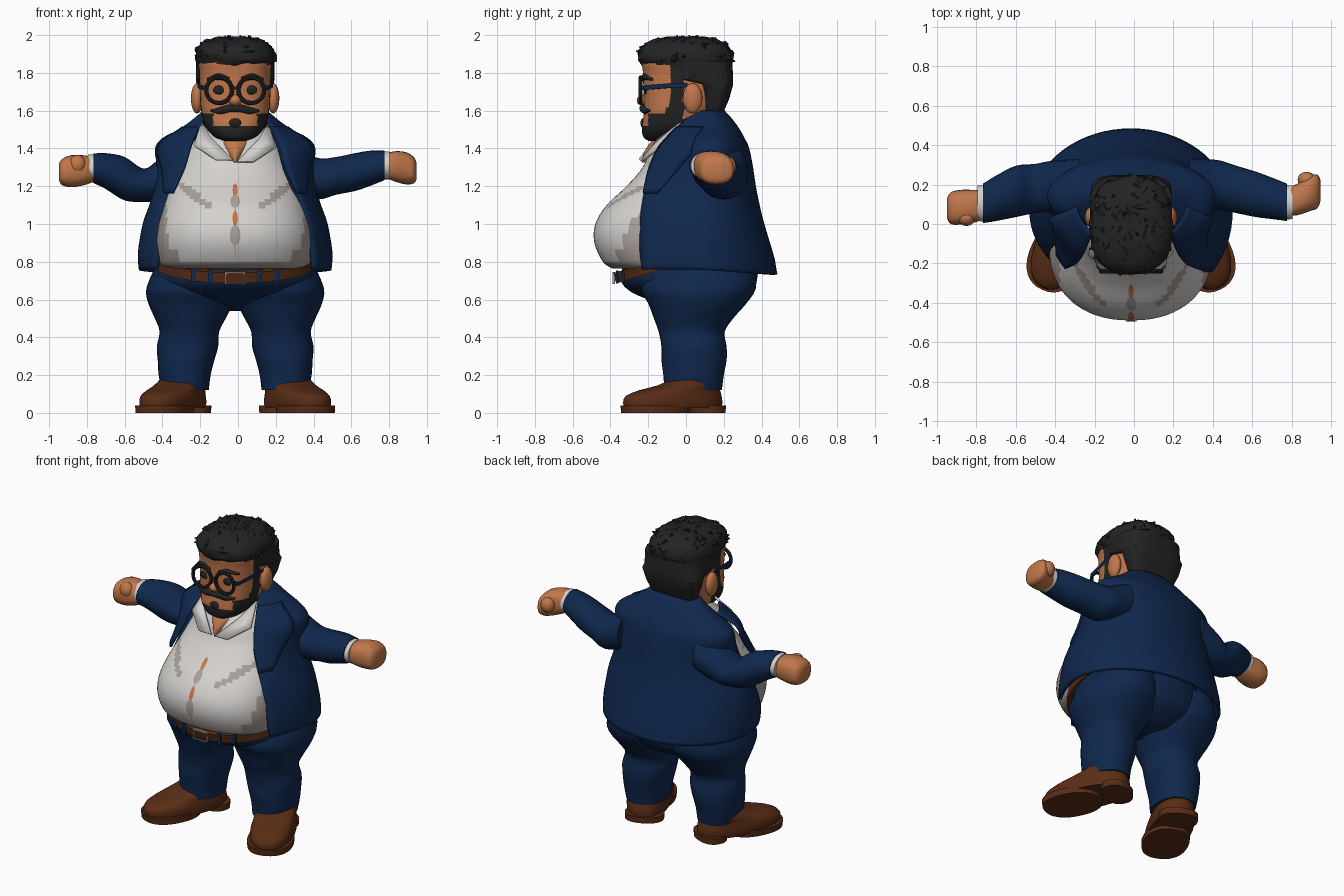
import bpy, bmesh, math, random
from mathutils import Vector, Matrix

random.seed(4)
CX = -0.015  # body centre line


def material(name, rgb):
    m = bpy.data.materials.new(name)
    m.diffuse_color = (*rgb, 1)
    return m


NAVY = material("navy cloth", (0.005, 0.021, 0.075))
SHIRT = material("white shirt", (0.66, 0.64, 0.62))
GREY = material("shirt fold grey", (0.40, 0.35, 0.32))
SKIN = material("skin", (0.53, 0.185, 0.07))
HAIR = material("black hair", (0.017, 0.017, 0.018))
BROWN = material("brown leather", (0.10, 0.026, 0.008))
ORANGE = material("shirt gap orange", (0.55, 0.17, 0.05))


def finish(name, bm, *mats, recalc=True):
    if recalc:
        bmesh.ops.recalc_face_normals(bm, faces=bm.faces)
    me = bpy.data.meshes.new(name)
    bm.to_mesh(me)
    bm.free()
    for m in mats:
        me.materials.append(m)
    ob = bpy.data.objects.new(name, me)
    bpy.context.collection.objects.link(ob)
    return ob


def smooth_rows(rows, k):
    """Catmull-Rom resampling of number rows."""
    out = []
    for i in range(len(rows) - 1):
        p0, p1, p2, p3 = (rows[max(0, min(len(rows) - 1, i + d))] for d in (-1, 0, 1, 2))
        for j in range(k):
            t = j / k
            out.append([0.5 * (2 * b + (c - a) * t + (2 * a - 5 * b + 4 * c - d) * t * t
                               + (3 * b - a - 3 * c + d) * t ** 3)
                        for a, b, c, d in zip(p0, p1, p2, p3)])
    return out + [list(rows[-1])]


def oval(rx, ry, n=2.0, seg=40):
    for i in range(seg):
        a = 2 * math.pi * i / seg
        c, s = math.cos(a), math.sin(a)
        yield (math.copysign(abs(c) ** (2 / n), c) * rx, math.copysign(abs(s) ** (2 / n), s) * ry)


def loft(name, rings, *mats, closed=True, cap=True):
    bm = bmesh.new()
    vs = [[bm.verts.new(p) for p in r] for r in rings]
    n = len(vs[0])
    for a, b in zip(vs, vs[1:]):
        for i in range(n if closed else n - 1):
            bm.faces.new((a[i], a[(i + 1) % n], b[(i + 1) % n], b[i]))
    if cap and closed:
        bm.faces.new(vs[0])
        bm.faces.new(vs[-1])
    return finish(name, bm, *mats)


def body(name, rows, *mats, n=2.0, k=4, cx=CX, seg=40, shear=0):
    """Upright loft from rows (z, half width, front y, back y)."""
    rings = []
    for z, rx, yf, yb in smooth_rows(rows, k):
        yc, ry = (yf + yb) / 2, (yb - yf) / 2
        rings.append([(cx + x, yc + y, z + shear * (yc + y - rows[0][2])) for x, y in oval(rx, ry, n, seg)])
    return loft(name, rings, *mats)


def limb(name, rows, mat, k=4, n=2.0, seg=24):
    """Sideways loft from rows (x, y, z, half depth, half height)."""
    return loft(name, [[(x, y + a, z + b) for a, b in oval(ry, rz, n, seg)]
                       for x, y, z, ry, rz in smooth_rows(rows, k)], mat)


def ball(name, pos, size, mat):
    bm = bmesh.new()
    bmesh.ops.create_uvsphere(bm, u_segments=20, v_segments=12, radius=1,
                              matrix=Matrix.Translation(pos) @ Matrix.Diagonal((*size, 1)))
    return finish(name, bm, mat)


def paint(ob, rule):
    for p in ob.data.polygons:
        p.material_index = rule(p.center)


# Shirt, with grey folds beside the chest and at the waist
shirt_rows = [(0.765, 0.375, -0.39, 0.2), (0.80, 0.40, -0.44, 0.22), (0.9, 0.415, -0.485, 0.25),
              (1.0, 0.405, -0.48, 0.26), (1.1, 0.375, -0.42, 0.26), (1.2, 0.34, -0.315, 0.26),
              (1.3, 0.30, -0.23, 0.24), (1.4, 0.25, -0.185, 0.22), (1.47, 0.19, -0.13, 0.2), (1.54, 0.13, -0.04, 0.18)]
shirt = body("shirt", shirt_rows, SHIRT, GREY, n=2.25, k=6, seg=64)


def fold(c):
    x = abs(c.x - CX)
    return int(c.z < 0.80 or (c.z < 0.86 and x > 0.30) or
               (x > 0.13 and abs(c.z - (0.99 + 0.75 * x)) < 0.022 and c.z < 1.22) or
               (x > 0.36 and c.z < 1.1))


paint(shirt, fold)


def front(z):
    rows = smooth_rows(shirt_rows, 6)
    for a, b in zip(rows, rows[1:]):
        if a[0] <= z <= b[0]:
            return a[2] + (b[2] - a[2]) * (z - a[0]) / (b[0] - a[0])
    return rows[0][2]


# Button line: thin patches following the shirt front
for name, z, h, w, mat in (("shirt_gap", 1.18, 0.035, 0.013, ORANGE), ("button_fold", 1.12, 0.035, 0.025, GREY),
                           ("shirt_gap", 1.03, 0.04, 0.014, ORANGE), ("button_fold", 0.94, 0.055, 0.028, GREY),
                           ("placket_line", 1.0, 0.19, 0.004, GREY)):
    rings = []
    for i in range(9):
        t = i / 4 - 1
        ww = w * math.sqrt(max(0.04, 1 - t * t))
        zz = z + t * h
        rings.append([(CX + s * ww, front(zz) - 0.005, zz) for s in (-1, 1)])
    loft(name, rings, mat, closed=False)

# Open neck and shirt collar
body("neck", [(1.325, 0.008, -0.232, -0.15), (1.38, 0.055, -0.222, 0.0), (1.44, 0.11, -0.18, 0.12),
              (1.5, 0.15, -0.10, 0.17), (1.62, 0.15, -0.08, 0.18)], SKIN)
for s in (-1, 1):
    pts = [(0.175, -0.03, 1.54), (0.125, -0.155, 1.45), (0.012, -0.24, 1.335), (0.10, -0.24, 1.335), (0.215, -0.15, 1.41)]
    bm = bmesh.new()
    bm.faces.new([bm.verts.new((CX + s * x, y, z)) for x, y, z in pts])
    flap = finish("shirt_collar", bm, SHIRT, recalc=False)
    flap.modifiers.new("thickness", "SOLIDIFY").thickness = 0.014

# Jacket: open shell, rows (z, half width, widest y, back y, edge x, edge y)
jacket_rows = smooth_rows([(0.76, 0.51, 0.07, 0.485, 0.42, -0.235), (0.85, 0.515, 0.06, 0.46, 0.41, -0.245),
                           (1.0, 0.49, 0.07, 0.415, 0.385, -0.245), (1.1, 0.455, 0.08, 0.39, 0.355, -0.235),
                           (1.2, 0.425, 0.1, 0.37, 0.31, -0.215), (1.3, 0.415, 0.12, 0.355, 0.265, -0.19),
                           (1.4, 0.425, 0.14, 0.335, 0.235, -0.145), (1.455, 0.385, 0.14, 0.31, 0.215, -0.10),
                           (1.5, 0.30, 0.14, 0.285, 0.195, -0.06), (1.55, 0.23, 0.14, 0.25, 0.175, -0.01),
                           (1.6, 0.17, 0.13, 0.205, 0.14, 0.04)], 3)


def jacket_ring(row, lo, hi, count, grow=0.0, side=1):
    z, w, yc, yb, xe, ye = row
    t = math.acos(xe / w)
    f = (yc - ye) / math.sin(t)
    ring = []
    for i in range(count + 1):
        a = -t + (math.pi + 2 * t) * (lo + (hi - lo) * i / count)
        y = yc + math.sin(a) * ((yb if a > 0 else f + yc) - yc + grow)
        dip = 0.025 * max(0, y / 0.48) if z < 0.8 else 0
        ring.append((CX + side * math.cos(a) * (w + grow), y, z - dip))
    return ring


jacket = loft("jacket", [jacket_ring(r, 0, 1, 48) for r in jacket_rows], NAVY, closed=False)
jacket.modifiers.new("thickness", "SOLIDIFY").thickness = 0.02
for s in (-1, 1):
    lap = [r for r in jacket_rows if 1.15 < r[0] < 1.53]
    lapel = loft("lapel", [jacket_ring(r, 0, 0.02 + 0.11 * min(1, (r[0] - 1.12) / 0.25), 6, 0.012, s)
                           for r in lap], NAVY, closed=False)
    lapel.modifiers.new("thickness", "SOLIDIFY").thickness = 0.014

# Sleeves, cuffs and fists (the two arms are posed differently)
arms = {
    "left": ([(-0.28, 0.2, 1.29, 0.13, 0.13), (-0.42, 0.19, 1.23, 0.13, 0.11), (-0.5, 0.18, 1.205, 0.125, 0.088),
              (-0.6, 0.165, 1.24, 0.13, 0.115), (-0.7, 0.13, 1.28, 0.115, 0.095), (-0.765, 0.105, 1.295, 0.10, 0.078)],
             [(-0.75, 0.1, 1.29, 0.07, 0.06), (-0.81, 0.09, 1.285, 0.083, 0.078), (-0.88, 0.085, 1.28, 0.088, 0.085),
              (-0.93, 0.08, 1.275, 0.08, 0.07), (-0.948, 0.08, 1.275, 0.05, 0.045)], (-0.85, 0.03, 1.315)),
    "right": ([(0.28, 0.2, 1.29, 0.13, 0.13), (0.42, 0.2, 1.24, 0.125, 0.11), (0.52, 0.175, 1.255, 0.12, 0.10),
               (0.62, 0.15, 1.275, 0.115, 0.10), (0.7, 0.13, 1.295, 0.105, 0.093), (0.775, 0.11, 1.31, 0.095, 0.078)],
              [(0.77, 0.11, 1.31, 0.07, 0.06), (0.83, 0.125, 1.305, 0.08, 0.08), (0.89, 0.155, 1.295, 0.09, 0.085),
               (0.93, 0.165, 1.285, 0.085, 0.07), (0.945, 0.17, 1.28, 0.055, 0.045)], (0.875, 0.225, 1.305)),
}
for side, (sleeve, hand, thumb) in arms.items():
    limb(side + "_sleeve", sleeve, NAVY)
    x, y, z, ry, rz = sleeve[-1]
    d = 0.028 if x > 0 else -0.028
    limb(side + "_cuff", [(x - d, y, z, ry - 0.006, rz - 0.004), (x + d, y, z, ry - 0.01, rz - 0.004)], SHIRT, k=1)
    limb(side + "_fist", hand, SKIN, n=2.5)
    ball(side + "_thumb", thumb, (0.045, 0.04, 0.05), SKIN)

# Trousers
body("trouser_seat", [(0.54, 0.12, 0.0, 0.22), (0.59, 0.28, -0.17, 0.31), (0.64, 0.39, -0.29, 0.355),
                      (0.70, 0.435, -0.345, 0.375), (0.77, 0.43, -0.33, 0.38), (0.84, 0.40, -0.26, 0.36)], NAVY)
leg_rows = [(0.78, 0.03, 0.42, -0.2, 0.37), (0.66, 0.0, 0.47, -0.24, 0.37), (0.58, 0.012, 0.46, -0.2, 0.32),
            (0.5, 0.05, 0.425, -0.17, 0.25), (0.43, 0.085, 0.40, -0.145, 0.205), (0.35, 0.09, 0.415, -0.13, 0.215),
            (0.28, 0.11, 0.41, -0.13, 0.215), (0.2, 0.13, 0.405, -0.12, 0.2), (0.12, 0.14, 0.39, -0.115, 0.19)]
for s in (-1, 1):
    rings = []
    for z, xi, xo, yf, yb in smooth_rows(leg_rows, 3):
        rings.append([(CX + s * (xi + xo) / 2 + x, (yf + yb) / 2 + y, z)
                      for x, y in oval((xo - xi) / 2, (yb - yf) / 2, 2.2, 32)])
    loft("trouser_leg", rings, NAVY)

    # Shoes turned outwards, rows (z, centre along foot, half length, half width)
    ang = math.radians(25)

    def foot(rows, name):
        rr = []
        for z, c, ln, wd in rows:
            ring = []
            for a, b in oval(wd, ln, 2.3, 36):
                u = c + b
                ring.append((CX + s * (0.33 + a * math.cos(ang) + u * math.sin(ang)),
                             -0.07 + a * math.sin(ang) - u * math.cos(ang), z))
            rr.append(ring)
        loft(name, rr, BROWN)

    foot(smooth_rows([(0.025, 0, 0.275, 0.13), (0.055, 0, 0.28, 0.135), (0.09, -0.005, 0.27, 0.132),
                      (0.12, -0.04, 0.225, 0.125), (0.145, -0.09, 0.165, 0.125), (0.175, -0.12, 0.125, 0.115)], 2), "shoe")
    foot([(0, 0.1, 0.185, 0.14), (0.04, 0.1, 0.19, 0.142)], "shoe_sole")
    foot([(0, -0.2, 0.088, 0.12), (0.04, -0.2, 0.09, 0.122)], "shoe_heel")

# Belt, buckle and loops
body("belt", [(0.685, 0.435, -0.37, 0.3), (0.745, 0.43, -0.385, 0.3)], BROWN, k=1, shear=0.3, seg=64)


def bar(name, x, z, w, h, y, mat):
    bm = bmesh.new()
    bmesh.ops.create_cube(bm, size=1, matrix=Matrix.Translation((x, y, z)) @ Matrix.Diagonal((w, 0.012, h, 1)))
    return finish(name, bm, mat)


for s in (-1, 1):
    bar("buckle_side", CX + s * 0.05, 0.714, 0.006, 0.062, -0.382, GREY)
    bar("buckle_rail", CX, 0.714 + s * 0.03, 0.1, 0.005, -0.382, GREY)
    for x in (0.13, 0.22):
        y = -0.035 - 0.343 * math.sqrt(1 - (x / 0.435) ** 2)
        bar("belt_loop", CX + s * x, 0.715 + 0.3 * (y + 0.375), 0.025, 0.07, y - 0.002, NAVY)

# Head with painted beard and sideburns
head = body("head", [(1.44, 0.06, -0.2, -0.02), (1.465, 0.115, -0.228, 0.06), (1.52, 0.16, -0.232, 0.12),
                     (1.6, 0.18, -0.222, 0.15), (1.7, 0.187, -0.225, 0.2), (1.8, 0.19, -0.228, 0.2),
                     (1.87, 0.19, -0.228, 0.2), (1.93, 0.12, -0.16, 0.15)], SKIN, HAIR, n=2.7, k=6, seg=88)
paint(head, lambda c: int(c.y < -0.01 and (c.z < 1.525 or c.y > -0.085 - max(0, 1.64 - c.z) * 0.5
                                           or (c.z < 1.59 and abs(c.x - CX) > 0.115))))

# Face details
ball("nose", (CX, -0.225, 1.655), (0.036, 0.036, 0.03), SKIN)
ball("soul_patch", (CX, -0.229, 1.535), (0.032, 0.012, 0.024), HAIR)
limb("moustache", [(CX + x, y, z, 0.016, h) for x, y, z, h in
                   ((-0.13, -0.192, 1.60, 0.004), (-0.08, -0.215, 1.60, 0.018), (-0.03, -0.23, 1.612, 0.02),
                    (0, -0.23, 1.608, 0.014), (0.03, -0.23, 1.612, 0.02), (0.08, -0.215, 1.60, 0.018),
                    (0.13, -0.192, 1.60, 0.004))], HAIR)
for s in (-1, 1):
    ball("ear", (CX + s * 0.202, 0.035, 1.665), (0.032, 0.052, 0.08), SKIN)
    ball("eye", (CX + s * 0.083, -0.215, 1.71), (0.034, 0.01, 0.024), HAIR)
    limb("eyebrow", [(CX + s * x, y, z, 0.014, h) for x, y, z, h in
                     ((0.03, -0.224, 1.765, 0.012), (0.09, -0.218, 1.78, 0.017), (0.15, -0.175, 1.765, 0.006))], HAIR)
    # Round spectacles
    rings = []
    for i in range(33):
        a = 2 * math.pi * i / 32
        rings.append([(CX + s * 0.085 + (0.068 + u) * math.cos(a), -0.24 + v, 1.708 + (0.068 + u) * math.sin(a))
                      for u, v in oval(0.011, 0.011, 2, 8)])
    loft("glasses_rim", rings, HAIR, cap=False)
    loft("glasses_temple", [[(CX + s * x, y + 0.008 * p, z + 0.012 * q) for p, q in ((-1, -1), (1, -1), (1, 1), (-1, 1))]
                            for x, y, z in ((0.145, -0.24, 1.72), (0.175, -0.215, 1.722), (0.2, -0.06, 1.735),
                                            (0.2, 0.0, 1.735))], NAVY)
bar("glasses_bridge", CX, 1.72, 0.04, 0.014, -0.24, HAIR)

# Hair: back, cap and rough tufts
body("hair_back", [(1.585, 0.155, 0.09, 0.195), (1.66, 0.185, 0.08, 0.228), (1.74, 0.205, 0.06, 0.25),
                   (1.765, 0.208, -0.08, 0.25), (1.86, 0.208, -0.1, 0.245)], HAIR, n=3.2, k=1)
cap = body("hair_cap", [(1.845, 0.2, -0.235, 0.235), (1.87, 0.21, -0.252, 0.245), (1.92, 0.203, -0.25, 0.235),
                        (1.96, 0.168, -0.21, 0.2), (1.983, 0.115, -0.14, 0.14), (1.99, 0.05, -0.07, 0.06)],
           HAIR, n=2.5, k=2, seg=32)
spots = []
for v in cap.data.vertices:
    if v.co.z > 1.86:
        spots.append((v.co.copy(), Vector((v.co.x - CX, v.co.y, (v.co.z - 1.8) * 1.5)).normalized()))
    v.co += Vector([random.uniform(-0.006, 0.006) for _ in range(3)])
bm = bmesh.new()
for co, nrm in random.sample(spots, 75):
    lean = (nrm + Vector((random.uniform(-1.2, 1.2), random.uniform(-1.6, 0.4), -0.5))).normalized()
    m = Matrix.Translation(co - nrm * 0.012) @ lean.to_track_quat('Z', 'Y').to_matrix().to_4x4()
    bmesh.ops.create_cone(bm, cap_ends=True, segments=5, radius1=0.026, radius2=0.003, depth=0.055, matrix=m)
for v in bm.verts:
    v.co.z = min(v.co.z, 2.0)
    v.co.x = max(CX - 0.222, min(CX + 0.222, v.co.x))
finish("hair_tufts", bm, HAIR)

# Smooth shading with sharp edges kept
for ob in bpy.context.collection.objects:
    ob.select_set(True)
    bpy.context.view_layer.objects.active = ob
bpy.ops.object.shade_smooth_by_angle(angle=math.radians(40))
